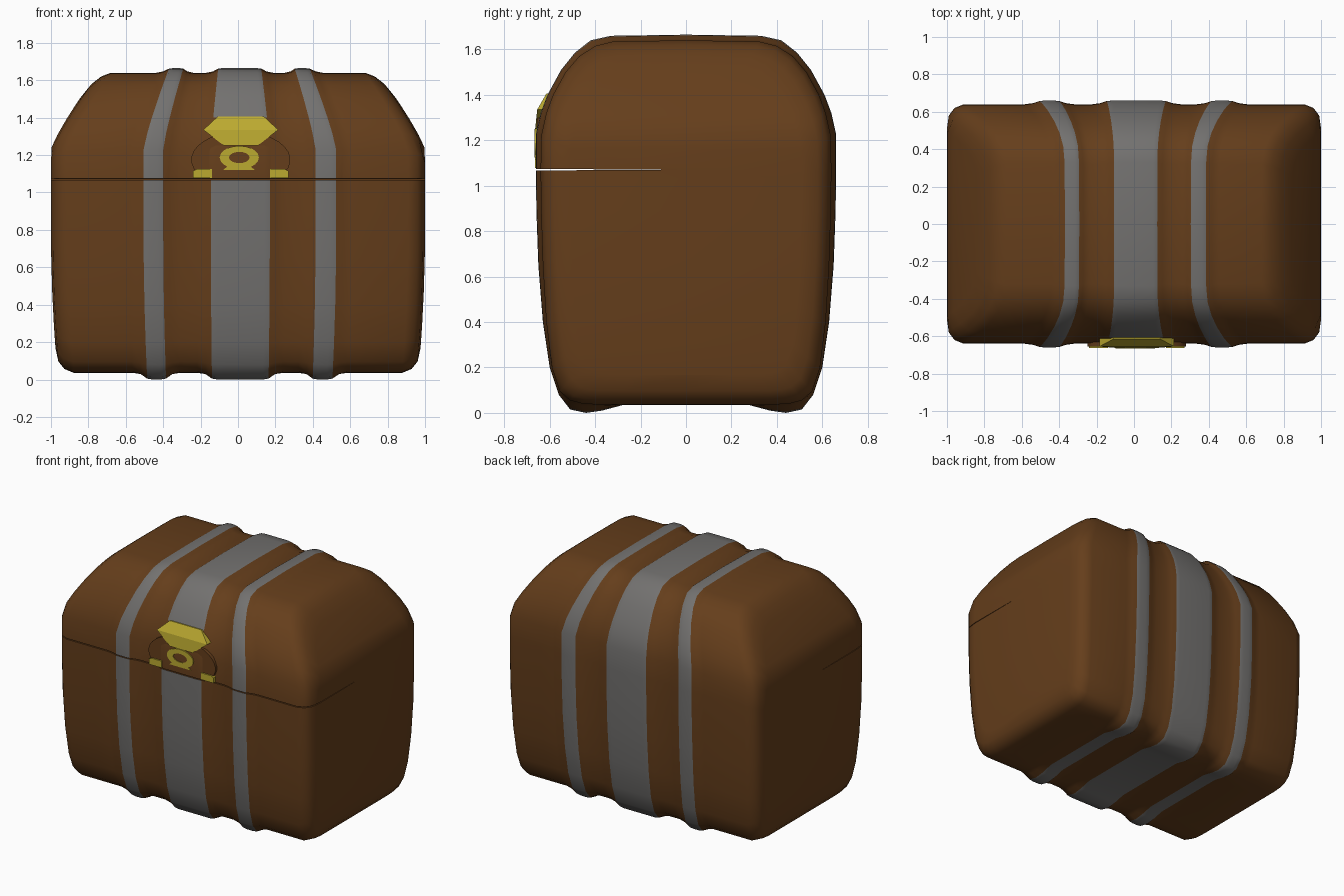
import bpy, bmesh, math

if "Cube" in bpy.data.objects:
    bpy.data.objects.remove(bpy.data.objects["Cube"])


def material(name, rgb):
    m = bpy.data.materials.new(name)
    m.diffuse_color = (*rgb, 1)
    m.use_nodes = True
    m.node_tree.nodes["Principled BSDF"].inputs["Base Color"].default_value = m.diffuse_color
    return m


BROWN = material("brown_wood", (0.13, 0.048, 0.011))
GREY = material("grey_strap", (0.17, 0.165, 0.16))
GOLD = material("gold", (0.50, 0.40, 0.03))


def make_object(name, bm, mats, angle=40):
    bmesh.ops.recalc_face_normals(bm, faces=bm.faces)
    me = bpy.data.meshes.new(name)
    bm.to_mesh(me)
    bm.free()
    ob = bpy.data.objects.new(name, me)
    bpy.context.collection.objects.link(ob)
    for m in mats:
        me.materials.append(m)
    shade(ob, angle)
    return ob


def shade(ob, angle):
    bpy.ops.object.select_all(action='DESELECT')
    ob.select_set(True)
    bpy.context.view_layer.objects.active = ob
    bpy.ops.object.shade_smooth_by_angle(angle=math.radians(angle))


# Half cross-sections (y, z), bottom centre to top centre: plain wood and strap
SEAM, CLASP_TOP = 1.0705, 1.40
WOOD = [(0, .036), (.3, .036), (.40, .037), (.46, .042), (.51, .055), (.555, .095),
        (.59, .2), (.615, .4), (.63, .65), (.638, .9), (.64, SEAM), (.637, 1.22),
        (.615, 1.32), (.585, CLASP_TOP), (.53, 1.50), (.47, 1.57), (.40, 1.615),
        (.32, 1.635), (0, 1.64)]
STRAP = [(0, .034), (.28, .034), (.37, .01), (.44, 0), (.51, .015), (.56, .08),
         (.60, .2), (.63, .4), (.65, .65), (.659, .9), (.66, SEAM), (.66, 1.23),
         (.64, 1.32), (.61, CLASP_TOP), (.55, 1.51), (.49, 1.585), (.42, 1.64),
         (.33, 1.66), (0, 1.665)]
BANDS = [(-.505, -.40), (-.145, .17), (.415, .525)]


def taper(z):
    # the lid narrows upward, the foot narrows slightly downward
    if z > 1.23:
        return 1 - .26 * ((z - 1.23) / .42) ** 1.2
    return 1 - .035 * (max(0, .8 - z) / .76) ** 2


# Stations along x: (x, strap bulge, inset of the rounded ends)
ends = [(1, 0, .13), (.99, 0, .06), (.96, 0, .02), (.91, 0, 0)]
stations = [(-x, w, d) for x, w, d in ends]
for a, b in BANDS:
    stations += [(a - .08, 0, 0), (a - .035, .3, 0), (a, .88, 0), (a + .03, 1, 0),
                 (b - .03, 1, 0), (b, .88, 0), (b + .035, .3, 0), (b + .08, 0, 0)]
stations += ends[::-1]

# Chest body: loft through the stations
bm = bmesh.new()
n = len(WOOD)
rings = []
for u, w, d in stations:
    half = []
    for (y0, z0), (y1, z1) in zip(WOOD, STRAP):
        y, z = y0 + (y1 - y0) * w, z0 + (z1 - z0) * w
        half.append((y * (1 - d / .64), .84 + (z - .84) * (1 - d / .8)))
    loop = half + [(-y, z) for y, z in half[-2:0:-1]]
    rings.append([bm.verts.new((u * taper(z), y, z)) for y, z in loop])
m = len(rings[0])
for i in range(len(rings) - 1):
    mid = (stations[i][0] + stations[i + 1][0]) / 2
    for j in range(m):
        k = (j + 1) % m
        f = bm.faces.new((rings[i][j], rings[i][k], rings[i + 1][k], rings[i + 1][j]))
        c = f.calc_center_median()
        strap = any(a < mid < b for a, b in BANDS)
        behind_clasp = abs(mid) < .2 and c.y < 0 and SEAM < c.z < CLASP_TOP
        f.material_index = int(strap and not behind_clasp)
# End walls: strips joining front and back
for r in (rings[0], rings[-1]):
    bm.faces.new((r[0], r[1], r[m - 1]))
    for i in range(1, n - 2):
        bm.faces.new((r[i], r[i + 1], r[m - i - 1], r[m - i]))
    bm.faces.new((r[n - 2], r[n - 1], r[n]))
chest = make_object("chest", bm, [BROWN, GREY])

# Lid seam: thin wedge cut from the front
bm = bmesh.new()
wedge = [(-.8, SEAM - .004), (-.8, SEAM + .004), (-.11, SEAM + .0005), (-.11, SEAM - .0005)]
base = bm.faces.new([bm.verts.new((-1.2, y, z)) for y, z in wedge])
ext = bmesh.ops.extrude_face_region(bm, geom=[base])
bmesh.ops.translate(bm, vec=(2.4, 0, 0),
                    verts=[v for v in ext["geom"] if isinstance(v, bmesh.types.BMVert)])
cutter = make_object("seam_cutter", bm, [BROWN])
cutter.hide_render = True
mod = chest.modifiers.new("seam", 'BOOLEAN')
mod.operation = 'DIFFERENCE'
mod.solver = 'EXACT'
mod.object = cutter
bpy.context.view_layer.objects.active = chest
bpy.ops.object.modifier_apply(modifier=mod.name)
bpy.data.objects.remove(cutter)
shade(chest, 40)


def plate(name, outline, front, back, mat):
    # front-facing plate from an (x, z) outline
    bm = bmesh.new()
    fr = [bm.verts.new((x, front, z)) for x, z in outline]
    bk = [bm.verts.new((x, back, z)) for x, z in outline]
    bm.faces.new(fr)
    bm.faces.new(bk[::-1])
    for i in range(len(fr)):
        j = (i + 1) % len(fr)
        bm.faces.new((fr[i], fr[j], bk[j], bk[i]))
    return make_object(name, bm, [mat], 30)


# Round wooden plate behind the clasp
CX = .015
plate("clasp_backing", [(CX + .265 * math.cos(a), max(1.08, 1.175 + .15 * math.sin(a)))
                        for a in (math.tau * (i + .5) / 32 for i in range(32))],
      -.655, -.6, BROWN)

# Clasp head: bent hexagon following the lid slope
bm = bmesh.new()
rows = [(.125, -.615, 1.405), (.20, -.655, 1.335), (.09, -.664, 1.25)]
fr = [[bm.verts.new((CX + s * w, y, z)) for s in (-1, 1)] for w, y, z in rows]
bk = [[bm.verts.new((CX + s * w, -.56, z)) for s in (-1, 1)] for w, y, z in rows]
for i in range(2):
    for g in (fr, bk):
        bm.faces.new((g[i][0], g[i][1], g[i + 1][1], g[i + 1][0]))
    for s in (0, 1):
        bm.faces.new((fr[i][s], fr[i + 1][s], bk[i + 1][s], bk[i][s]))
for i in (0, 2):
    bm.faces.new((fr[i][0], fr[i][1], bk[i][1], bk[i][0]))
make_object("clasp_head", bm, [GOLD], 20)

# Clasp ring: oval with an oval hole
bm = bmesh.new()
N = 20
loops = []
for rx, rz, y in ((.105, .062, -.666), (.055, .03, -.666), (.055, .03, -.661), (.105, .062, -.62)):
    loops.append([bm.verts.new((.007 + rx * math.cos(t), y, 1.187 + rz * math.sin(t)))
                  for t in (math.tau * i / N for i in range(N))])
for a, b in ((0, 1), (1, 2), (2, 3), (3, 0)):
    for i in range(N):
        j = (i + 1) % N
        bm.faces.new((loops[a][i], loops[a][j], loops[b][j], loops[b][i]))
make_object("clasp_ring", bm, [GOLD], 30)

# Ring foot and the two side brackets
plate("ring_foot", [(-.08, 1.12), (.09, 1.12), (.06, 1.145), (-.05, 1.145)], -.664, -.62, GOLD)
for side, s in (("left", -1), ("right", 1)):
    plate(f"{side}_bracket", [(CX + s * x, z) for x, z in
          ((.155, 1.077), (.255, 1.077), (.255, 1.115), (.235, 1.125), (.155, 1.125))],
          -.664, -.60, GOLD)
